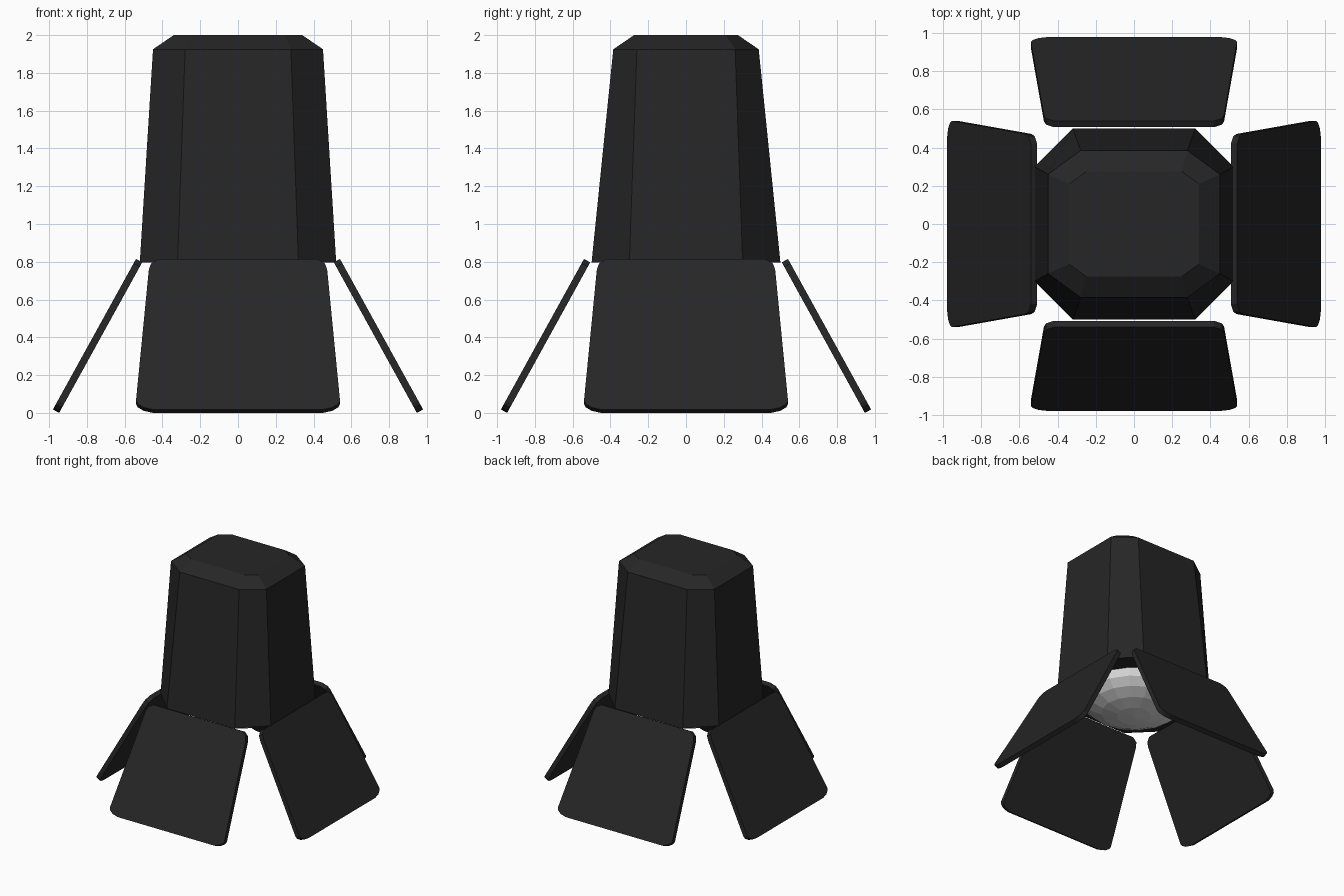
import bpy, bmesh, math
from mathutils import Matrix

if "Cube" in bpy.data.objects:
    bpy.data.objects.remove(bpy.data.objects["Cube"])


def material(name, v):
    m = bpy.data.materials.new(name)
    m.diffuse_color = (v, v, v, 1)
    m.use_nodes = True
    m.node_tree.nodes["Principled BSDF"].inputs["Base Color"].default_value = m.diffuse_color
    return m


black = material("matte black", 0.019)
glass = material("pale lens grey", 0.70)


def finish(name, bm, mat):
    bmesh.ops.recalc_face_normals(bm, faces=bm.faces)
    me = bpy.data.meshes.new(name)
    bm.to_mesh(me)
    bm.free()
    me.materials.append(mat)
    ob = bpy.data.objects.new(name, me)
    bpy.context.collection.objects.link(ob)
    return ob


# Lamp housing: stacked rectangles with cut corners
# (half width x, half depth y, flat half x, flat half y, height)
sections = [(0.52, 0.50, 0.32, 0.30, 0.795),
            (0.45, 0.385, 0.28, 0.26, 1.925),
            (0.34, 0.275, 0.25, 0.21, 2.0)]
bm = bmesh.new()
rings = []
for X, Y, fx, fy, z in sections:
    pts = [(X, -fy), (X, fy), (fx, Y), (-fx, Y),
           (-X, fy), (-X, -fy), (-fx, -Y), (fx, -Y)]
    rings.append([bm.verts.new((x, y, z)) for x, y in pts])
for a, b in zip(rings, rings[1:]):
    for i in range(8):
        j = (i + 1) % 8
        bm.faces.new((a[i], a[j], b[j], b[i]))
bm.faces.new(rings[0])
bm.faces.new(rings[-1])
finish("housing", bm, black)

# Lens: faceted half dome bulging down out of the housing
bm = bmesh.new()
bmesh.ops.create_uvsphere(bm, u_segments=16, v_segments=10, radius=1)
bmesh.ops.bisect_plane(bm, geom=bm.verts[:] + bm.edges[:] + bm.faces[:],
                       plane_co=(0, 0, 0), plane_no=(0, 0, 1), clear_outer=True)
bmesh.ops.transform(bm, matrix=Matrix.Translation((0, 0, 0.795))
                    @ Matrix.Diagonal((0.43, 0.43, 0.2, 1)), verts=bm.verts)
finish("lens", bm, glass)

# Barn doors: one flared plate with clipped corners, repeated on four sides
# (half width, distance up the slope 0..1)
half = [(0.45, 0.0), (0.50, 0.014), (0.532, 0.038), (0.54, 0.06),
        (0.472, 0.93), (0.46, 0.97), (0.42, 1.0)]
outline = half + [(-w, t) for w, t in reversed(half)]
bottom_out, top_out = (0.98, 0.018), (0.54, 0.815)
inward = (-0.033, -0.018)
for k, name in enumerate(("right", "back", "left", "front")):
    bm = bmesh.new()
    layers = []
    for s in (0, 1):
        layers.append([bm.verts.new((
            bottom_out[0] + (top_out[0] - bottom_out[0]) * t + inward[0] * s,
            w,
            bottom_out[1] + (top_out[1] - bottom_out[1]) * t + inward[1] * s))
            for w, t in outline])
    a, b = layers
    n = len(outline)
    for i in range(n):
        j = (i + 1) % n
        bm.faces.new((a[i], a[j], b[j], b[i]))
    bm.faces.new(a)
    bm.faces.new(b)
    bmesh.ops.rotate(bm, verts=bm.verts, cent=(0, 0, 0),
                     matrix=Matrix.Rotation(k * math.pi / 2, 3, 'Z'))
    finish(name + "_barn_door", bm, black)
